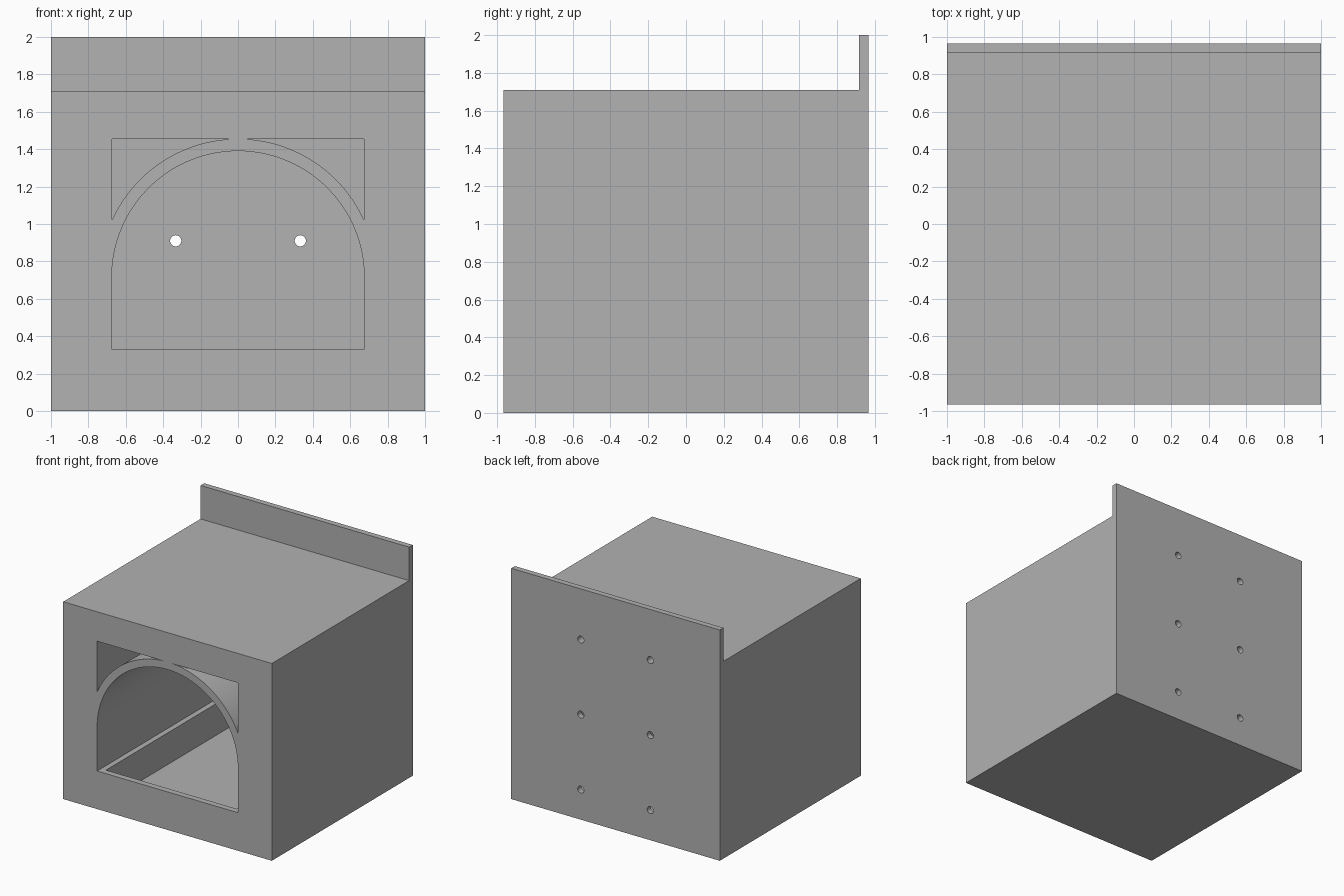
import bpy, bmesh, math

if "Cube" in bpy.data.objects:
    bpy.data.objects.remove(bpy.data.objects["Cube"])

grey = bpy.data.materials.new("plain grey")
grey.diffuse_color = (0.445, 0.445, 0.445, 1)
grey.use_nodes = True
grey.node_tree.nodes["Principled BSDF"].inputs["Base Color"].default_value = grey.diffuse_color

HALF_Y = 0.965         # half depth
BACK = 0.915           # inner face of the back plate
W = 0.675              # half width of the opening
SILL = 0.33            # bottom of the opening
SPRING = 0.715         # height where the arch begins
R_OUT = 0.74           # outer radius of the arch
HOLE_R = 0.03


def prism(name, profile, start, end, axis="y"):
    """Extrude a closed profile: (x, z) along y, or (y, z) along x."""
    bm = bmesh.new()

    def place(a, b, t):
        return (a, t, b) if axis == "y" else (t, a, b)

    face = bm.faces.new([bm.verts.new(place(a, b, start)) for a, b in profile])
    out = bmesh.ops.extrude_face_region(bm, geom=[face])
    verts = [v for v in out["geom"] if isinstance(v, bmesh.types.BMVert)]
    shift = end - start
    bmesh.ops.translate(bm, verts=verts,
                        vec=(0, shift, 0) if axis == "y" else (shift, 0, 0))
    bmesh.ops.recalc_face_normals(bm, faces=bm.faces)
    mesh = bpy.data.meshes.new(name)
    bm.to_mesh(mesh)
    bm.free()
    obj = bpy.data.objects.new(name, mesh)
    bpy.context.collection.objects.link(obj)
    mesh.materials.append(grey)
    return obj


def arc(cx, cz, r, a0, a1, steps):
    return [(cx + r * math.cos(a0 + (a1 - a0) * i / steps),
             cz + r * math.sin(a0 + (a1 - a0) * i / steps))
            for i in range(steps + 1)]


def rect(x0, x1, z0, z1):
    return [(x0, z0), (x1, z0), (x1, z1), (x0, z1)]


# Block with a raised lip along the back
housing = prism("housing",
                [(-HALF_Y, 0), (HALF_Y, 0), (HALF_Y, 2), (BACK, 2),
                 (BACK, 1.71), (-HALF_Y, 1.71)], -1, 1, "x")

cutters = []

# Arched tunnel
tunnel = [(-W, SILL), (W, SILL)] + arc(0, SPRING, W, 0, math.pi, 64)
cutters.append(prism("tunnel_cutter", tunnel, -1.1, BACK))

# Sunken floor inside the tunnel, behind the sill
cutters.append(prism("floor_cutter", rect(-0.628, 0.628, 0.055, 0.4),
                     -0.912, BACK))

# Corner pockets above the arch, left and right
pocket = arc(0, SPRING, R_OUT, math.acos(W / R_OUT), math.radians(87.3), 32)
pocket.append((W, SPRING + R_OUT))
for side in (-1, 1):
    cutters.append(prism("pocket_cutter", [(side * x, z) for x, z in pocket],
                         -1.1, BACK))

# Mounting holes in the back: two columns, three rows
for x in (-0.333, 0.333):
    for z in (0.26, 0.91, 1.56):
        circle = arc(x, z, HOLE_R, 0, 2 * math.pi, 24)[:-1]
        cutters.append(prism("hole_cutter", circle, 0.90, 1.1))

bpy.context.view_layer.objects.active = housing
housing.select_set(True)
for cutter in cutters:
    mod = housing.modifiers.new("cut", "BOOLEAN")
    mod.operation = "DIFFERENCE"
    mod.solver = "EXACT"
    mod.object = cutter
    bpy.ops.object.modifier_apply(modifier=mod.name)
    bpy.data.objects.remove(cutter, do_unlink=True)

# Smooth arch and hole walls, sharp edges elsewhere
bpy.ops.object.shade_smooth_by_angle(angle=math.radians(30))
